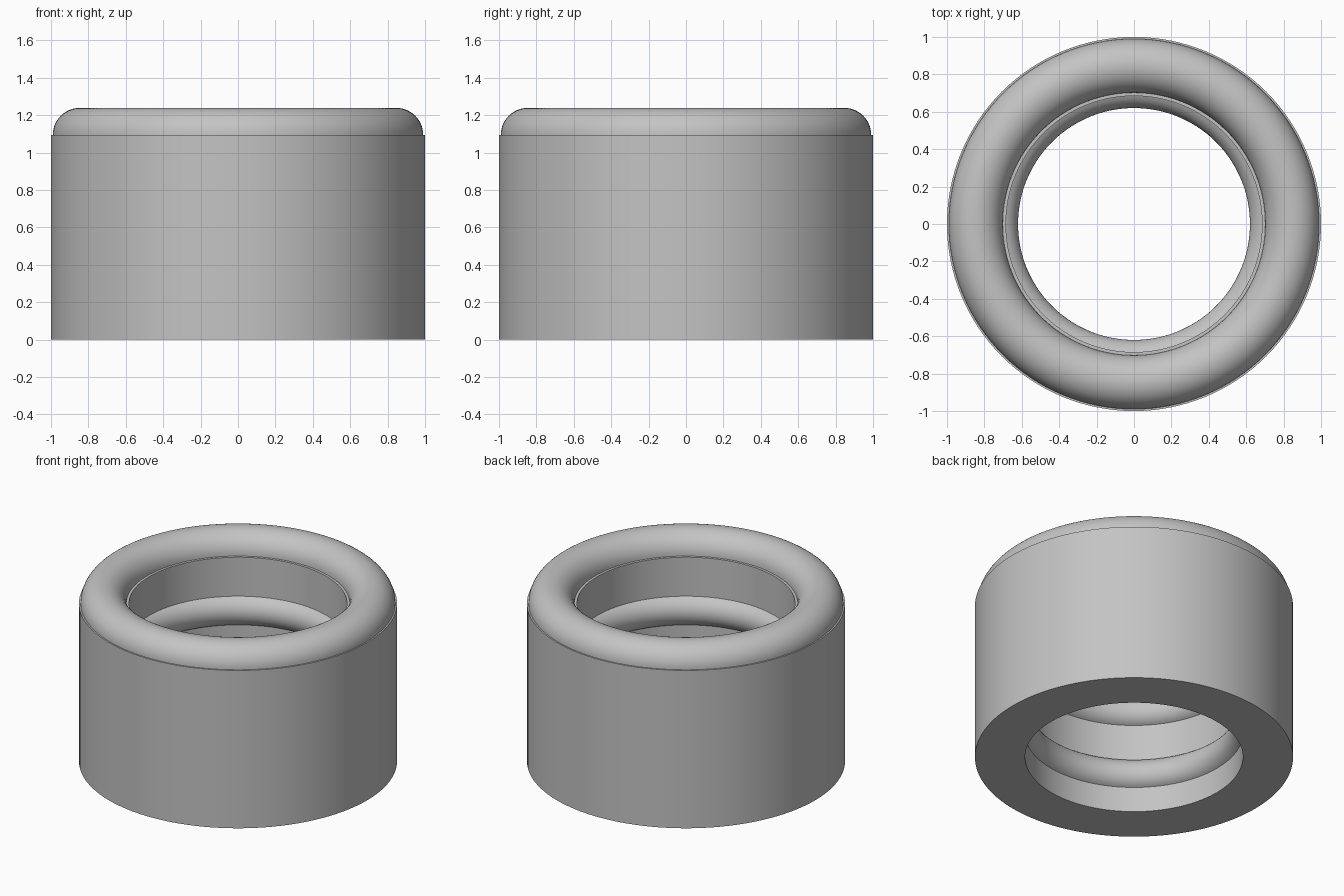
import bpy, bmesh, math

if "Cube" in bpy.data.objects:
    bpy.data.objects.remove(bpy.data.objects["Cube"])

SEGMENTS = 128
HEIGHT = 1.095          # height of the straight outer wall
BORE = 0.685            # radius of the straight inner wall


def arc(r, z, radius, start, end, steps):
    """Points (r, z) along a circular arc, angles in degrees."""
    angles = [math.radians(start + (end - start) * i / steps) for i in range(steps + 1)]
    return [(r + radius * math.cos(a), z + radius * math.sin(a)) for a in angles]


def bead(z):
    """Rounded ridge standing 0.065 out from the bore, from top to bottom."""
    radius = 0.109
    centre = BORE - 0.065 + radius
    half = math.degrees(math.acos((centre - BORE) / radius))
    return arc(centre, z, radius, 180 - half, 180 + half, 16)


# Cross-section: outer wall, rounded rim with small ledges, bore with two beads
profile = [(BORE, 0), (1, 0), (1, HEIGHT)]
profile += arc(0.846, HEIGHT, 0.144, 0, 180, 28)
profile += [(BORE, HEIGHT)]
profile += bead(0.725) + bead(0.275)

# Revolve the closed cross-section about the vertical axis
bm = bmesh.new()
rings = []
for i in range(SEGMENTS):
    a = 2 * math.pi * i / SEGMENTS
    rings.append([bm.verts.new((r * math.cos(a), r * math.sin(a), z)) for r, z in profile])
for i in range(SEGMENTS):
    here, there = rings[i], rings[(i + 1) % SEGMENTS]
    for j in range(len(profile)):
        k = (j + 1) % len(profile)
        bm.faces.new((here[j], there[j], there[k], here[k]))
bmesh.ops.recalc_face_normals(bm, faces=bm.faces)

mesh = bpy.data.meshes.new("ring_bushing")
bm.to_mesh(mesh)
bm.free()
bushing = bpy.data.objects.new("ring_bushing", mesh)
bpy.context.collection.objects.link(bushing)

# Plain grey finish
grey = bpy.data.materials.new("light_grey")
grey.diffuse_color = (0.55, 0.55, 0.55, 1)
grey.use_nodes = True
grey.node_tree.nodes["Principled BSDF"].inputs["Base Color"].default_value = grey.diffuse_color
mesh.materials.append(grey)

# Smooth curves with crisp edges at the steps and bead borders
bpy.context.view_layer.objects.active = bushing
bushing.select_set(True)
bpy.ops.object.shade_smooth_by_angle(angle=math.radians(30))
